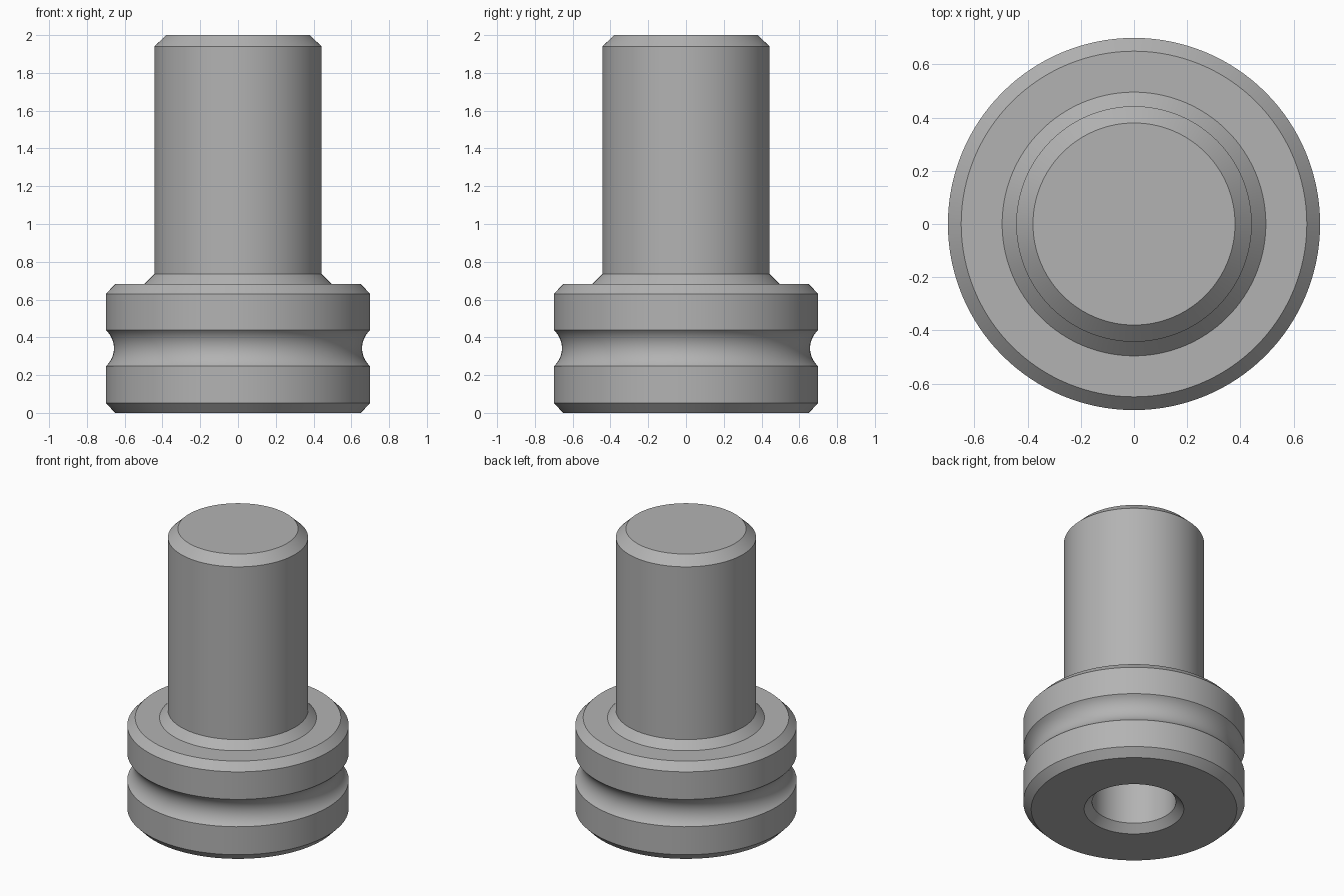
import bpy
import bmesh
import math

if "Cube" in bpy.data.objects:
    bpy.data.objects.remove(bpy.data.objects["Cube"], do_unlink=True)

SEGMENTS = 128


def make_material(name, colour):
    mat = bpy.data.materials.new(name)
    mat.use_nodes = True
    mat.diffuse_color = colour
    mat.node_tree.nodes["Principled BSDF"].inputs["Base Color"].default_value = colour
    return mat


def groove_arc(radius, low, high, depth, steps=16):
    """Points of a concave arc cut into a cylinder of the given radius."""
    half, mid = (high - low) / 2, (high + low) / 2
    r = (half ** 2 + depth ** 2) / (2 * depth)
    centre = radius - depth + r
    sweep = math.asin(half / r)
    angles = [sweep * (2 * i / steps - 1) for i in range(steps + 1)]
    return [(centre - r * math.cos(a), mid + r * math.sin(a)) for a in angles]


def lathe(name, profile, material):
    """Spin a profile of (radius, height) points around z."""
    bm = bmesh.new()
    verts = [bm.verts.new((r, 0, z)) for r, z in profile]
    edges = [bm.edges.new(pair) for pair in zip(verts, verts[1:])]
    bmesh.ops.spin(bm, geom=verts + edges, cent=(0, 0, 0), axis=(0, 0, 1),
                   angle=math.tau, steps=SEGMENTS, use_duplicate=False)
    bmesh.ops.remove_doubles(bm, verts=bm.verts, dist=0.0001)
    bmesh.ops.recalc_face_normals(bm, faces=bm.faces)
    mesh = bpy.data.meshes.new(name)
    bm.to_mesh(mesh)
    bm.free()
    mesh.materials.append(material)
    obj = bpy.data.objects.new(name, mesh)
    bpy.context.collection.objects.link(obj)
    bpy.ops.object.select_all(action='DESELECT')
    obj.select_set(True)
    bpy.context.view_layer.objects.active = obj
    bpy.ops.object.shade_smooth_by_angle(angle=math.radians(25))
    return obj


steel = make_material("grey_steel", (0.45, 0.45, 0.45, 1))

# Blind hole in the underside, with a chamfered mouth
hole = [(0, 1.0), (0.265, 1.0), (0.265, 0.05), (0.315, 0)]

# Grooved collar with chamfered rims
collar = [(0.65, 0), (0.70, 0.052)]
collar += groove_arc(0.70, 0.247, 0.438, 0.043)
collar += [(0.70, 0.63), (0.65, 0.682)]

# Shank with a conical foot and a chamfered tip
shank = [(0.496, 0.682), (0.443, 0.735), (0.443, 1.94), (0.38, 2.0), (0, 2.0)]

lathe("grooved_pin", hole + collar + shank, steel)
